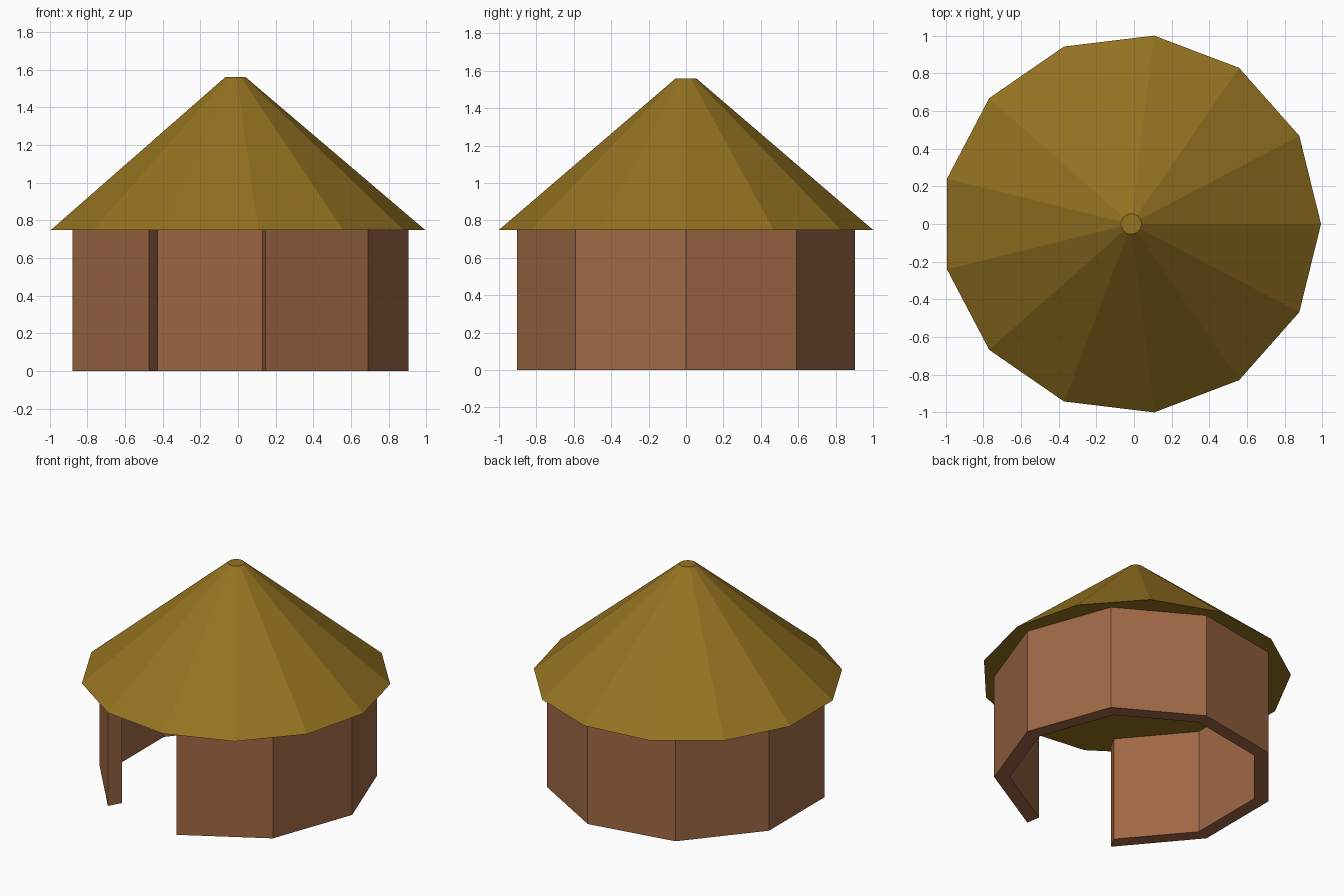
import bpy, bmesh
from math import cos, sin, tau

if "Cube" in bpy.data.objects:
    bpy.data.objects.remove(bpy.data.objects["Cube"])

CX = -0.0145          # shared axis of wall and roof
EAVES, PEAK = 0.75, 1.56


def ring(bm, sides, radius, z, count=None):
    """Vertices on a regular polygon, the first one pointing along +x."""
    return [bm.verts.new((CX + radius * cos(tau * i / sides),
                          radius * sin(tau * i / sides), z))
            for i in range(count or sides)]


def finish(bm, name, color):
    bmesh.ops.recalc_face_normals(bm, faces=bm.faces)
    mesh = bpy.data.meshes.new(name)
    bm.to_mesh(mesh)
    bm.free()
    obj = bpy.data.objects.new(name, mesh)
    bpy.context.collection.objects.link(obj)
    mat = bpy.data.materials.new(name + "_color")
    mat.diffuse_color = color
    mat.use_nodes = True
    mat.node_tree.nodes["Principled BSDF"].inputs["Base Color"].default_value = mat.diffuse_color
    mesh.materials.append(mat)
    return obj


# Mud wall: nine-sided thick ring, the front-left segment left open as the doorway
SIDES, DOOR = 9, 6
bm = bmesh.new()
loops = [ring(bm, SIDES, r, z) for r, z in
         ((0.918, 0), (0.918, EAVES), (0.818, EAVES), (0.818, 0))]
for i in range(SIDES):
    j = (i + 1) % SIDES
    if i == DOOR:
        continue
    for a, b in zip(loops, loops[1:] + loops[:1]):
        bm.faces.new((a[i], a[j], b[j], b[i]))
for i in (DOOR, DOOR + 1):          # door jambs
    bm.faces.new([loop[i] for loop in loops])
finish(bm, "round_wall", (0.35, 0.14, 0.06, 1))

# Thatched roof: thirteen-sided truncated cone with a flat underside
SIDES = 13
bm = bmesh.new()
low = ring(bm, SIDES, 1.007, EAVES)
top = ring(bm, SIDES, 0.055, PEAK)
for i in range(SIDES):
    j = (i + 1) % SIDES
    bm.faces.new((low[i], low[j], top[j], top[i]))
bm.faces.new(low)
bm.faces.new(top)
finish(bm, "thatched_roof", (0.30, 0.17, 0.015, 1))
